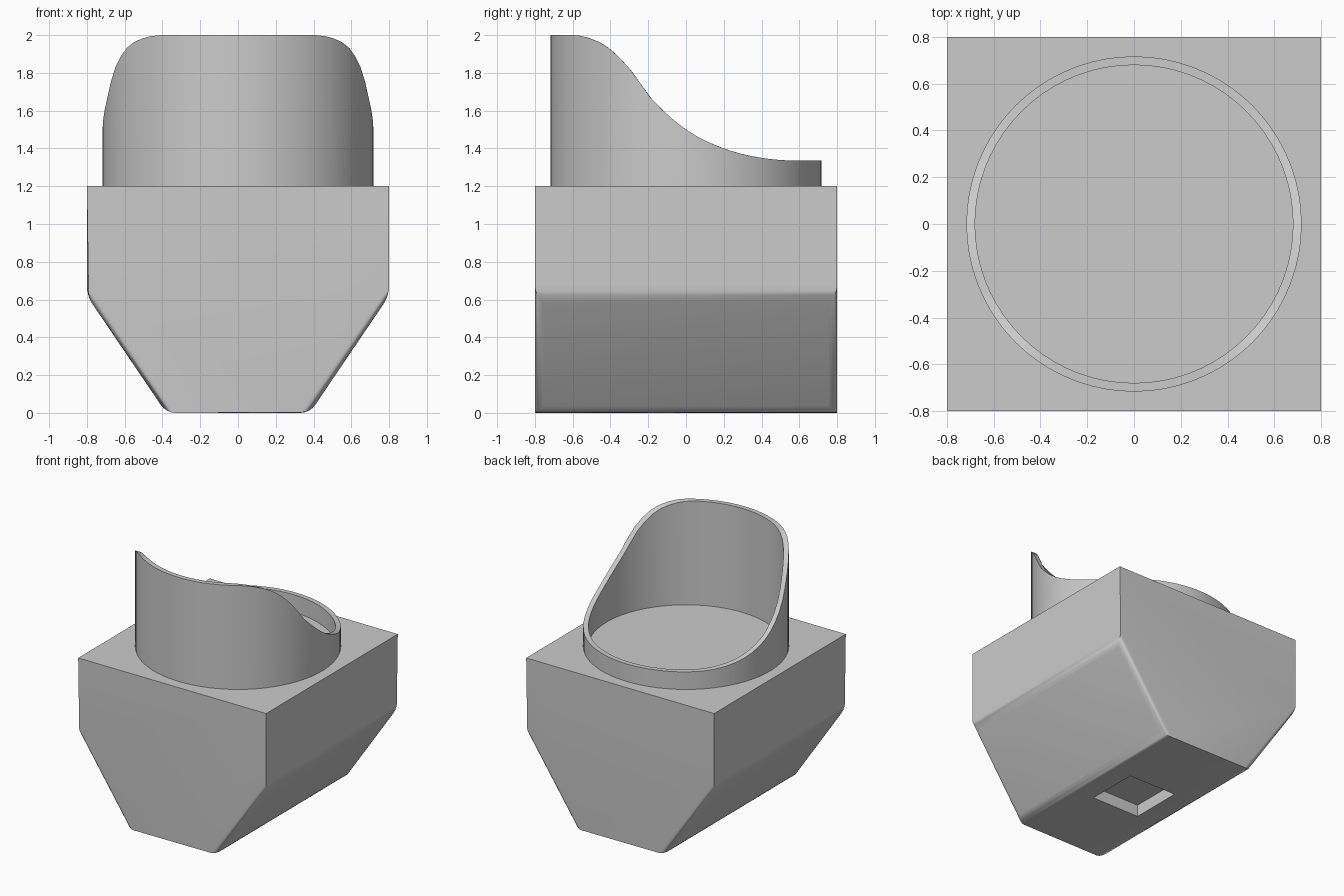
import bpy, bmesh, math
from mathutils import Vector

cube = bpy.data.objects.get("Cube")
if cube:
    bpy.data.objects.remove(cube, do_unlink=True)

grey = bpy.data.materials.new("plain grey")
grey.use_nodes = True
grey.diffuse_color = (0.6, 0.6, 0.6, 1)
grey.node_tree.nodes["Principled BSDF"].inputs["Base Color"].default_value = (0.6, 0.6, 0.6, 1)


def finish(bm, name):
    bmesh.ops.recalc_face_normals(bm, faces=bm.faces)
    mesh = bpy.data.meshes.new(name)
    bm.to_mesh(mesh)
    bm.free()
    mesh.materials.append(grey)
    obj = bpy.data.objects.new(name, mesh)
    bpy.context.collection.objects.link(obj)
    return obj


def smooth(obj):
    bpy.ops.object.select_all(action='DESELECT')
    obj.select_set(True)
    bpy.context.view_layer.objects.active = obj
    bpy.ops.object.shade_smooth_by_angle(angle=math.radians(40))


# Tapered base: profile extruded from front to back, sloped sides rounded
HALF, TOP, SHOULDER, FOOT = 0.8, 1.2, 0.62, 0.38
half_profile = [(FOOT, 0), (HALF, SHOULDER), (HALF, TOP)]
profile = half_profile + [(-x, z) for x, z in reversed(half_profile)]
bm = bmesh.new()
front = bm.faces.new([bm.verts.new((x, -HALF, z)) for x, z in profile])
moved = bmesh.ops.extrude_face_region(bm, geom=[front], use_keep_orig=True)["geom"]
bmesh.ops.translate(bm, vec=(0, 2 * HALF, 0),
                    verts=[v for v in moved if isinstance(v, bmesh.types.BMVert)])
bmesh.ops.recalc_face_normals(bm, faces=bm.faces)
slopes = [f for f in bm.faces if abs(f.normal.x) > 0.1 and f.normal.z < -0.1]
bmesh.ops.bevel(bm, geom=list({e for f in slopes for e in f.edges}), offset=0.045,
                offset_type='OFFSET', segments=4, profile=0.5, affect='EDGES')
base = finish(bm, "tapered_base")

# Square socket in the underside
bm = bmesh.new()
bmesh.ops.create_cube(bm, size=1)
bmesh.ops.scale(bm, vec=(0.4, 0.4, 0.18), verts=bm.verts)
cutter = finish(bm, "socket_cutter")
cutter.hide_render = True
cut = base.modifiers.new("socket", 'BOOLEAN')
cut.operation = 'DIFFERENCE'
cut.solver = 'EXACT'
cut.object = cutter
bpy.context.view_layer.objects.active = base
bpy.ops.object.modifier_apply(modifier=cut.name)
bpy.data.objects.remove(cutter, do_unlink=True)
smooth(base)

# Collar: thin tube whose rim sweeps down from front to back
RIM = [(-0.75, 2), (-0.6, 2), (-0.5, 1.98), (-0.4, 1.925), (-0.28, 1.8), (-0.19, 1.67),
       (0, 1.5), (0.2, 1.4), (0.4, 1.35), (0.6, 1.335), (0.75, 1.335)]


def rim_height(y):
    i = max(k for k in range(len(RIM) - 1) if RIM[k][0] <= y)

    def slope(k):
        a, b = RIM[max(k - 1, 0)], RIM[min(k + 1, len(RIM) - 1)]
        return 0 if k in (0, 1, len(RIM) - 2, len(RIM) - 1) else (b[1] - a[1]) / (b[0] - a[0])

    (y0, z0), (y1, z1) = RIM[i], RIM[i + 1]
    w = y1 - y0
    t = (y - y0) / w
    ease = t * t * (3 - 2 * t)
    return (z0 + (z1 - z0) * ease + w * slope(i) * t * (1 - t) ** 2
            - w * slope(i + 1) * t * t * (1 - t))


SIDES, OUTER, INNER = 72, 0.717, 0.68
bm = bmesh.new()
rings = []
for i in range(SIDES):
    a = 2 * math.pi * i / SIDES
    d = Vector((math.cos(a), math.sin(a), 0))
    up = Vector((0, 0, 1))
    points = [d * OUTER + up * TOP, d * OUTER + up * rim_height(d.y * OUTER),
              d * INNER + up * rim_height(d.y * INNER), d * INNER + up * TOP]
    rings.append([bm.verts.new(p) for p in points])
for i in range(SIDES):
    a, b = rings[i], rings[(i + 1) % SIDES]
    for k in range(4):
        n = (k + 1) % 4
        bm.faces.new((a[k], b[k], b[n], a[n]))
smooth(finish(bm, "swept_collar"))
